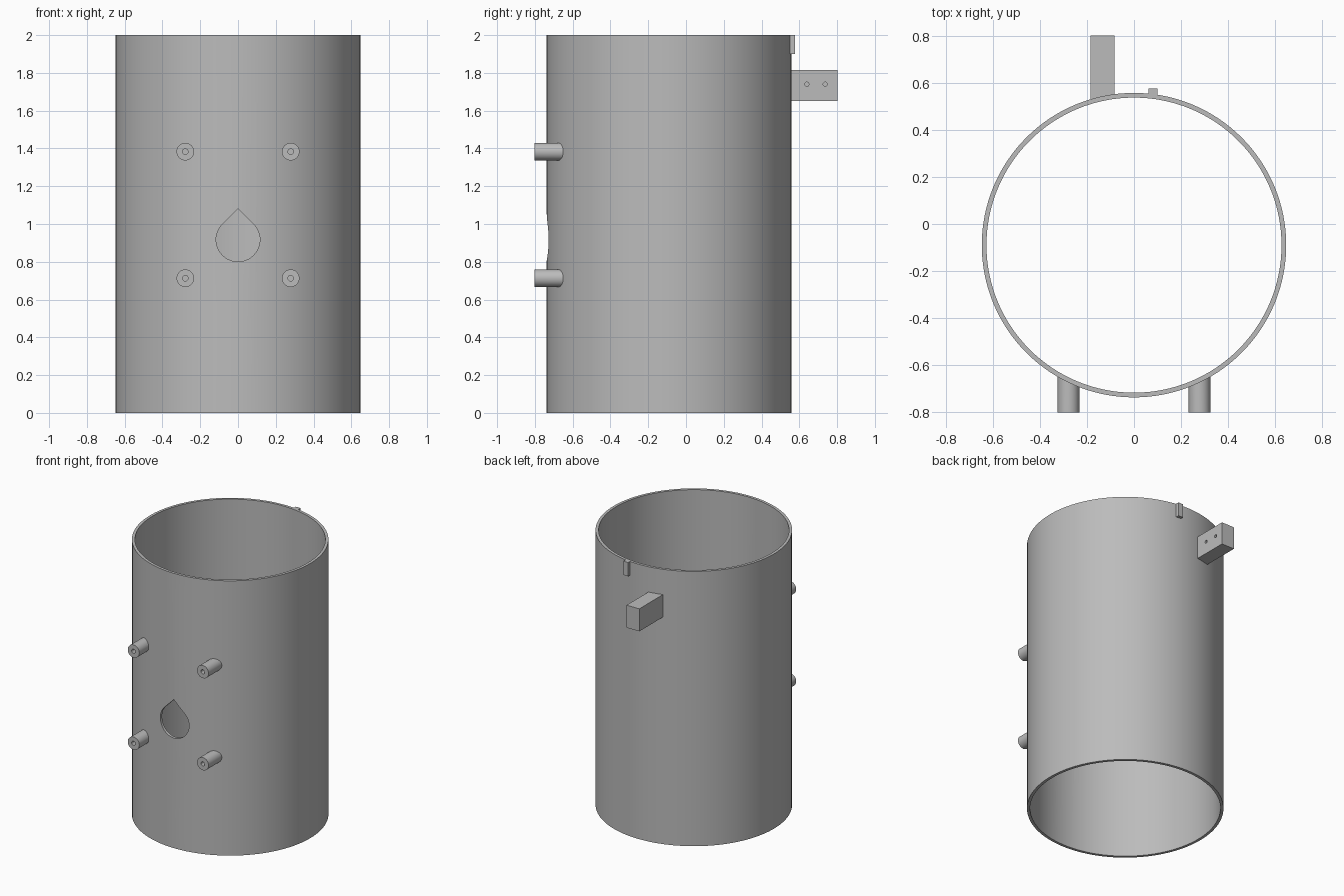
import bpy, bmesh
from math import cos, sin, pi, radians
from mathutils import Matrix, Vector

if "Cube" in bpy.data.objects:
    bpy.data.objects.remove(bpy.data.objects["Cube"])

grey = bpy.data.materials.new("plain grey")
grey.use_nodes = True
grey.diffuse_color = (0.5, 0.5, 0.5, 1)
grey.node_tree.nodes["Principled BSDF"].inputs["Base Color"].default_value = (0.5, 0.5, 0.5, 1)

AXIS_Y = -0.09     # tube centre line
OUTER, INNER, HEIGHT = 0.648, 0.628, 2.0
FRONT, BACK = -0.803, 0.803


def make(name, bm):
    bmesh.ops.recalc_face_normals(bm, faces=bm.faces)
    mesh = bpy.data.meshes.new(name)
    bm.to_mesh(mesh)
    bm.free()
    mesh.materials.append(grey)
    obj = bpy.data.objects.new(name, mesh)
    bpy.context.collection.objects.link(obj)
    return obj


def prism(name, points, direction):
    """Extrude a closed outline along a direction."""
    bm = bmesh.new()
    face = bm.faces.new([bm.verts.new(p) for p in points])
    grown = bmesh.ops.extrude_face_region(bm, geom=[face], use_keep_orig=True)
    verts = [g for g in grown["geom"] if isinstance(g, bmesh.types.BMVert)]
    bmesh.ops.translate(bm, verts=verts, vec=Vector(direction))
    return make(name, bm)


def rod(name, start, end, radius, sides):
    start, end = Vector(start), Vector(end)
    bm = bmesh.new()
    turn = (end - start).to_track_quat("Z", "Y").to_matrix().to_4x4()
    bmesh.ops.create_cone(bm, cap_ends=True, segments=sides, radius1=radius, radius2=radius,
                          depth=(end - start).length,
                          matrix=Matrix.Translation((start + end) / 2) @ turn)
    return make(name, bm)


def block(name, low, high):
    x0, y0, z0 = low
    x1, y1, z1 = high
    return prism(name, [(x0, y0, z0), (x1, y0, z0), (x1, y1, z0), (x0, y1, z0)], (0, 0, z1 - z0))


def cut(obj, cutter):
    """Subtract a cutter, then discard it."""
    cutter.hide_render = True
    mod = obj.modifiers.new("cut", "BOOLEAN")
    mod.operation, mod.solver, mod.object = "DIFFERENCE", "EXACT", cutter
    bpy.context.view_layer.objects.active = obj
    bpy.ops.object.modifier_apply(modifier=mod.name)
    bpy.data.objects.remove(cutter)


def core():
    """Solid that trims attachments to the middle of the tube wall."""
    return rod("core", (0, AXIS_Y, -0.1), (0, AXIS_Y, HEIGHT + 0.1), (OUTER + INNER) / 2, 128)


# Open tube with a teardrop window in its front wall
tube = rod("tube", (0, AXIS_Y, 0), (0, AXIS_Y, HEIGHT), OUTER, 128)
cut(tube, rod("bore", (0, AXIS_Y, -0.1), (0, AXIS_Y, HEIGHT + 0.1), INNER, 128))
drop_r, drop_z = 0.116, 0.917
arc = [radians(135 + 270 * i / 36) for i in range(37)]
outline = [(drop_r * cos(a), FRONT, drop_z + drop_r * sin(a)) for a in arc]
outline.append((0, FRONT, drop_z + drop_r * 2 ** 0.5))
cut(tube, prism("window", outline, (0, 0.4, 0)))

# Four front pegs with screw holes
parts = [tube]
for side, x in (("left", 0.279), ("right", -0.279)):
    for level, z in (("lower", 0.713), ("upper", 1.383)):
        peg = rod(f"{level}_{side}_peg", (x, FRONT, z), (x, -0.6, z), 0.0465, 32)
        cut(peg, core())
        cut(peg, rod("screw_hole", (x, FRONT - 0.02, z), (x, FRONT + 0.1, z), 0.015, 20))
        parts.append(peg)

# Rear bracket with two blind holes in its left face
bracket = block("rear_bracket", (-0.186, 0.4, 1.652), (-0.084, BACK, 1.816))
cut(bracket, core())
for y in (0.64, 0.737):
    cut(bracket, rod("bracket_hole", (-0.06, y, 1.74), (-0.15, y, 1.74), 0.011, 20))
parts.append(bracket)

# Small tab at the rear of the rim
tab = block("rim_tab", (0.062, 0.4, 1.9), (0.1, 0.576, HEIGHT))
cut(tab, core())
parts.append(tab)

# Smooth the round walls, keep the edges crisp
bpy.ops.object.select_all(action="DESELECT")
for part in parts:
    part.select_set(True)
bpy.context.view_layer.objects.active = tube
bpy.ops.object.shade_smooth_by_angle(angle=radians(30))
